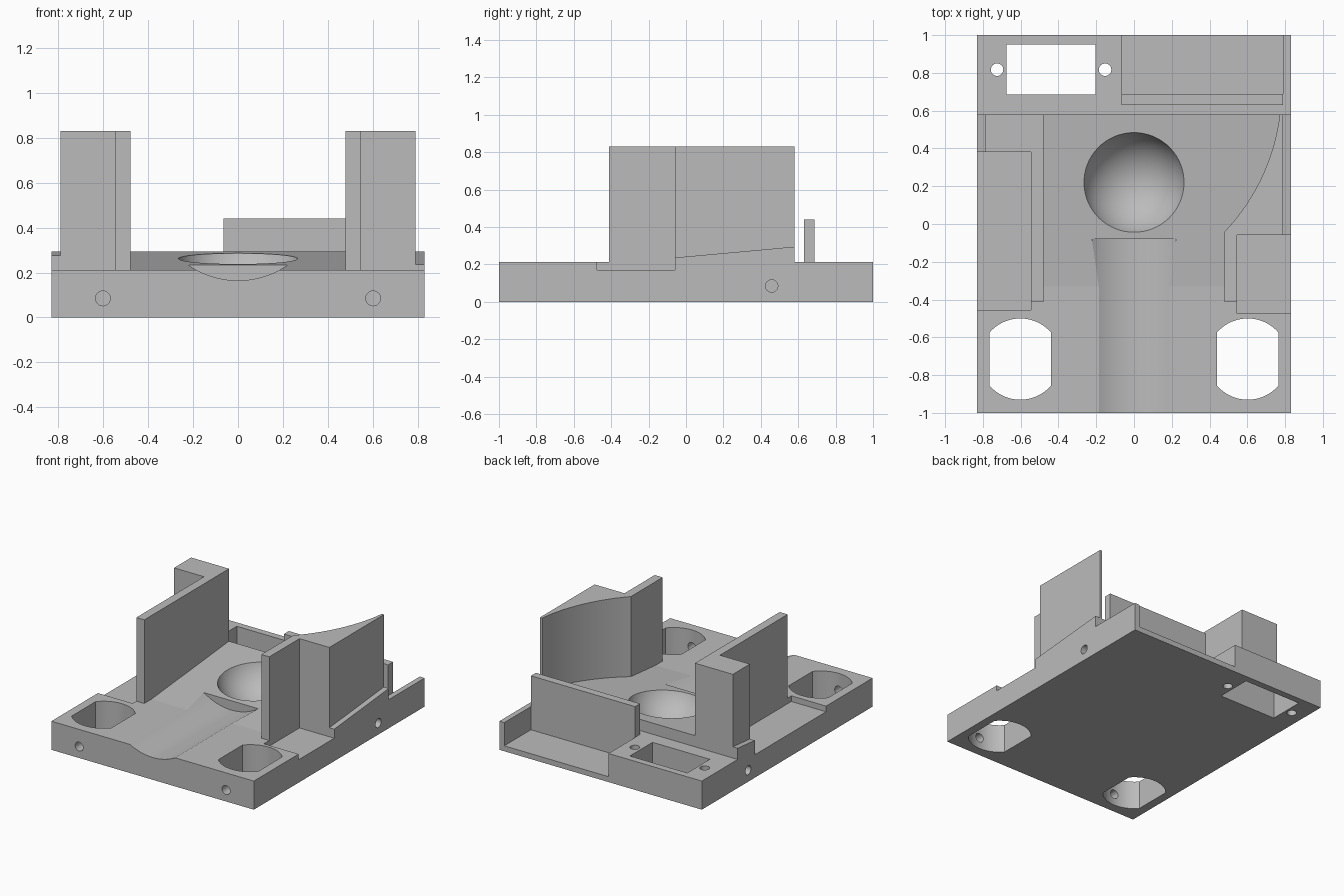
import bpy
import bmesh
import math
from mathutils import Vector

if "Cube" in bpy.data.objects:
    bpy.data.objects.remove(bpy.data.objects["Cube"], do_unlink=True)

GREY = bpy.data.materials.new("plain grey")
GREY.use_nodes = True
GREY.diffuse_color = (0.5, 0.5, 0.5, 1)
GREY.node_tree.nodes["Principled BSDF"].inputs["Base Color"].default_value = (0.5, 0.5, 0.5, 1)

SIDE, BACK, TOP, LEVEL, WALL_TOP = 0.83, 0.58, 0.212, 0.17, 0.832


def add_object(name, bm):
    bmesh.ops.recalc_face_normals(bm, faces=bm.faces)
    mesh = bpy.data.meshes.new(name)
    bm.to_mesh(mesh)
    bm.free()
    mesh.materials.append(GREY)
    obj = bpy.data.objects.new(name, mesh)
    bpy.context.collection.objects.link(obj)
    return obj


def prism(name, points, axis, low, high):
    """Extrude a 2D outline along one axis."""
    place = {"x": lambda a, b, h: (h, a, b),
             "y": lambda a, b, h: (a, h, b),
             "z": lambda a, b, h: (a, b, h)}[axis]
    bm = bmesh.new()
    ends = [[bm.verts.new(place(a, b, h)) for a, b in points] for h in (low, high)]
    for ring in ends:
        bm.faces.new(ring)
    for i in range(len(points)):
        j = (i + 1) % len(points)
        bm.faces.new((ends[0][i], ends[0][j], ends[1][j], ends[1][i]))
    return add_object(name, bm)


def box(name, x0, x1, y0, y1, z0, z1):
    return prism(name, [(x0, y0), (x1, y0), (x1, y1), (x0, y1)], "z", z0, z1)


def arc(cx, cy, radius, start, end, steps):
    return [(cx + radius * math.cos(start + (end - start) * i / steps),
             cy + radius * math.sin(start + (end - start) * i / steps))
            for i in range(steps + 1)]


def circle(cx, cy, radius, steps):
    return arc(cx, cy, radius, 0, 2 * math.pi, steps)[:-1]


def carve(target, cutter):
    mod = target.modifiers.new("carve", "BOOLEAN")
    mod.operation = "DIFFERENCE"
    mod.solver = "EXACT"
    mod.object = cutter
    bpy.context.view_layer.objects.active = target
    bpy.ops.object.modifier_apply(modifier=mod.name)
    bpy.data.objects.remove(cutter, do_unlink=True)


def smooth(obj):
    """Smooth the curved strips and keep large planes flat."""
    bpy.ops.object.select_all(action="DESELECT")
    obj.select_set(True)
    bpy.context.view_layer.objects.active = obj
    bpy.ops.object.shade_smooth_by_angle(angle=math.radians(30))
    for face in obj.data.polygons:
        if face.area > 0.05:
            face.use_smooth = False


# Base plate with its gently rising deck
base = prism("base_plate", [(-1, 0), (1, 0), (1, TOP), (BACK, TOP), (BACK, 0.295),
                            (-0.33, TOP), (-1, TOP)], "x", -SIDE, SIDE)

# Side shelves beside the upright walls
carve(base, box("cut", -1, -0.545, -0.455, 0.38, LEVEL, 1))
carve(base, box("cut", 0.545, 1, -0.475, -0.058, LEVEL, 1))

# Rear tray and rectangular window with its screw holes
carve(base, box("cut", -0.065, 0.79, 0.63, 1.2, 0.04, 1))
carve(base, box("cut", -0.675, -0.205, 0.685, 0.95, -1, 1))
for x in (-0.725, -0.153):
    carve(base, prism("cut", circle(x, 0.817, 0.033, 32), "z", -1, 1))

# Shallow channel running in from the front edge
carve(base, prism("cut", circle(0, 0.555, 0.39, 96), "y", -1.2, -0.08))

# Round dish in the deck
bm = bmesh.new()
bmesh.ops.create_uvsphere(bm, u_segments=64, v_segments=48, radius=0.28)
bmesh.ops.translate(bm, verts=bm.verts, vec=Vector((0, 0.212, 0.352)))
carve(base, add_object("cut", bm))

# Flat-sided round openings, and screw holes from the front and sides
spread = math.acos(0.163 / 0.215)
for side in (-1, 1):
    x = side * 0.602
    outline = (arc(x, -0.715, 0.215, spread, math.pi - spread, 24)
               + arc(x, -0.715, 0.215, math.pi + spread, 2 * math.pi - spread, 24))
    carve(base, prism("cut", outline, "z", -1, 1))
    carve(base, prism("cut", circle(x, 0.085, 0.033, 32), "y", -1.2, -0.7))
    ends = sorted((side * 0.55, side * 1.2))
    carve(base, prism("cut", circle(0.458, 0.085, 0.033, 32), "x", *ends))
smooth(base)

# L-shaped wall on the -x side
prism("right_wall", [(-0.48, -0.412), (-0.48, BACK), (-0.79, BACK), (-0.79, 0.38),
                     (-0.545, 0.38), (-0.545, -0.412)], "z", LEVEL, WALL_TOP)

# Wall on the +x side with a hollowed inner face
start, end = Vector((0.48, -0.04)), Vector((0.772, BACK))
chord = end - start
sagitta = 0.055
radius = chord.length ** 2 / (8 * sagitta) + sagitta / 2
outward = Vector((chord.y, -chord.x)).normalized()
centre = (start + end) / 2 - outward * (radius - sagitta)
angles = [math.atan2(p.y - centre.y, p.x - centre.x) for p in (start, end)]
curve = arc(centre.x, centre.y, radius, *angles, 32)
left_wall = prism("left_wall", [(0.545, -0.412), (0.48, -0.412)] + curve
                  + [(0.79, BACK), (0.79, -0.058), (0.545, -0.058)], "z", LEVEL, WALL_TOP)
smooth(left_wall)

# Upright plate at the front of the rear tray
box("rear_plate", -0.065, 0.79, 0.63, 0.688, 0.03, 0.44)
